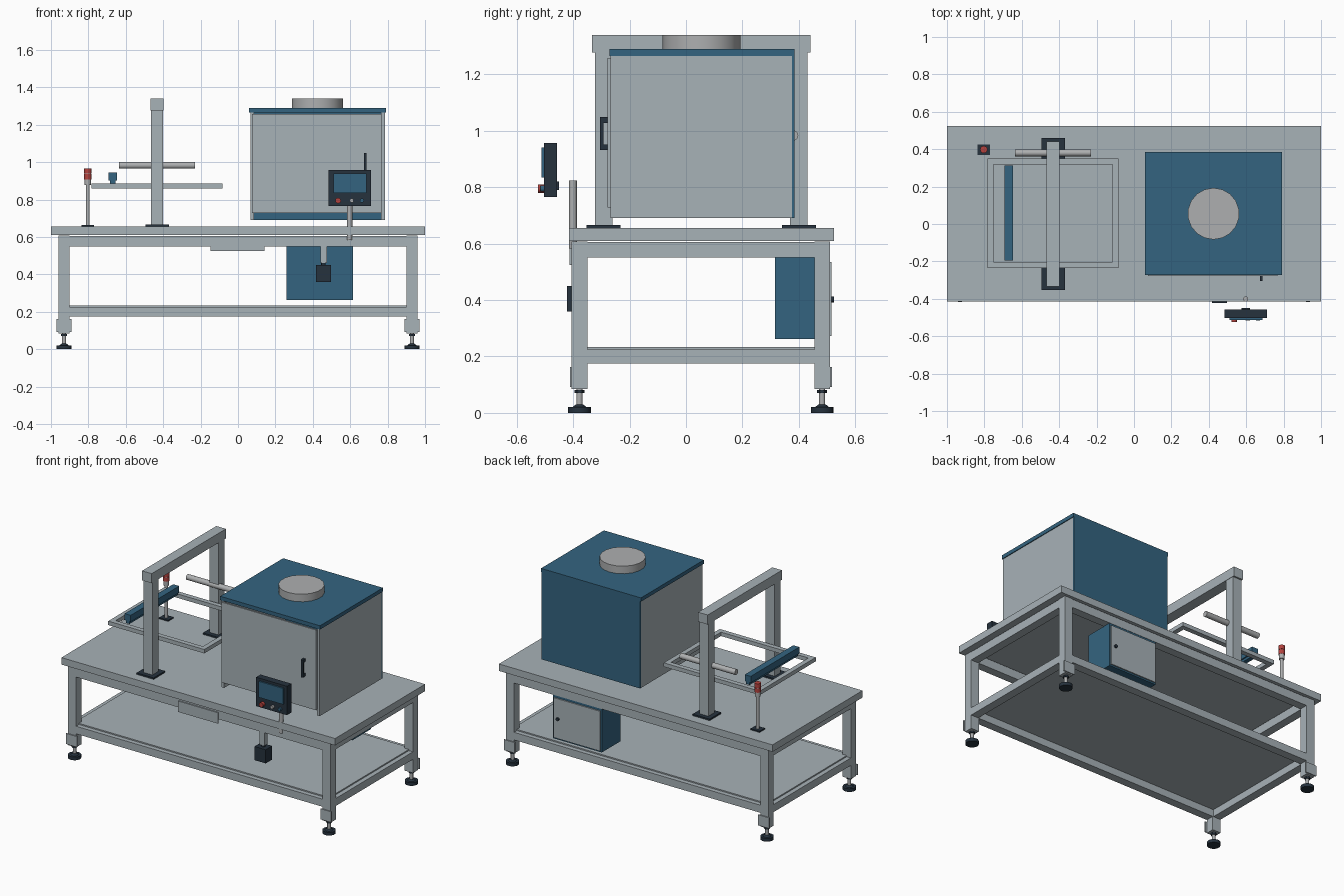
import bpy, bmesh, math
from mathutils import Matrix

if "Cube" in bpy.data.objects:
    bpy.data.objects.remove(bpy.data.objects["Cube"])


def material(name, rgb):
    m = bpy.data.materials.new(name)
    m.diffuse_color = (*rgb, 1)
    m.use_nodes = True
    m.node_tree.nodes["Principled BSDF"].inputs["Base Color"].default_value = m.diffuse_color
    return m


GREY = material("light grey paint", (0.39, 0.445, 0.475))
STEEL = material("steel", (0.42, 0.43, 0.435))
BLUE = material("blue panel", (0.034, 0.127, 0.216))
DARK = material("dark plastic", (0.019, 0.032, 0.048))
RED = material("red signal", (0.46, 0.055, 0.048))


def finish(name, bm, mat, smooth=False):
    me = bpy.data.meshes.new(name)
    bm.to_mesh(me)
    bm.free()
    me.materials.append(mat)
    ob = bpy.data.objects.new(name, me)
    bpy.context.collection.objects.link(ob)
    if smooth:
        bpy.ops.object.select_all(action='DESELECT')
        ob.select_set(True)
        bpy.context.view_layer.objects.active = ob
        bpy.ops.object.shade_smooth_by_angle(angle=math.radians(35))
    return ob


def add_box(bm, x0, x1, y0, y1, z0, z1):
    m = Matrix.Translation(((x0 + x1) / 2, (y0 + y1) / 2, (z0 + z1) / 2))
    bmesh.ops.create_cube(bm, size=1, matrix=m @ Matrix.Diagonal((x1 - x0, y1 - y0, z1 - z0, 1)))


def box(name, mat, *dims):
    bm = bmesh.new()
    add_box(bm, *dims)
    return finish(name, bm, mat)


def boxes(name, mat, items):
    bm = bmesh.new()
    for it in items:
        add_box(bm, *it)
    return finish(name, bm, mat)


def rod(name, mat, start, length, radius, axis='Z', sides=20, top=None):
    """Cylinder starting at a point and running along an axis."""
    bm = bmesh.new()
    rot = {'Z': Matrix(), 'X': Matrix.Rotation(math.pi / 2, 4, 'Y'),
           'Y': Matrix.Rotation(-math.pi / 2, 4, 'X')}[axis]
    m = Matrix.Translation(start) @ rot @ Matrix.Translation((0, 0, length / 2))
    bmesh.ops.create_cone(bm, cap_ends=True, segments=sides, radius1=radius,
                          radius2=radius if top is None else top, depth=length, matrix=m)
    return finish(name, bm, mat, True)


# Table top and welded frame
YF, YB, T = -0.405, 0.51, 0.055
box("table_top", GREY, -1, 1, -0.415, 0.525, 0.61, 0.656)
for label, z0, z1 in (("upper", 0.55, 0.605), ("lower", 0.175, 0.225)):
    boxes(label + "_rails", GREY, [
        (-0.9, 0.9, YF, YF + T, z0, z1), (-0.9, 0.9, YB - T, YB, z0, z1),
        (-0.96, -0.905, YF + T, YB - T, z0, z1), (0.905, 0.96, YF + T, YB - T, z0, z1)])
box("lower_shelf", GREY, -0.93, 0.93, YF + 0.03, YB - 0.03, 0.222, 0.233)

# Legs with foot plates and levelling feet
for sx in (-1, 1):
    for y0, out in ((YF, -1), (YB - T, 1)):
        xa, xb = sorted((sx * 0.9, sx * 0.96))
        x, y = sx * 0.93, y0 + T / 2
        box("leg", GREY, xa, xb, y0, y0 + T, 0.085, 0.607)
        ya, yb = sorted((y + out * T / 2, y + out * (T / 2 + 0.007)))
        box("leg_plate", GREY, x - 0.04, x + 0.04, ya, yb, 0.092, 0.162)
        rod("foot_stem", STEEL, (x, y, 0.02), 0.07, 0.011)
        rod("foot_nut", DARK, (x, y, 0.07), 0.011, 0.018, sides=6)
        rod("foot_pad", DARK, (x, y, 0), 0.021, 0.04)
        rod("foot_pad_neck", DARK, (x, y, 0.021), 0.009, 0.024, top=0.013)

# Large cabinet: side walls, back, roof, door
for x0 in (0.066, 0.765):
    box("cabinet_side", GREY, x0, x0 + 0.02, -0.268, 0.375, 0.69, 1.265)
box("cabinet_back", BLUE, 0.066, 0.785, 0.375, 0.385, 0.69, 1.265)
box("cabinet_roof", BLUE, 0.06, 0.79, -0.272, 0.385, 1.265, 1.29)
box("cabinet_door", GREY, 0.075, 0.767, -0.279, -0.268, 0.728, 1.258)
boxes("door_handle", DARK, [(0.673, 0.687, -0.305, -0.292, 0.932, 1.048),
                            (0.673, 0.687, -0.292, -0.279, 0.932, 0.952),
                            (0.673, 0.687, -0.292, -0.279, 1.028, 1.048)])
rod("roof_vent", STEEL, (0.425, 0.055, 1.29), 0.05, 0.138, sides=18)

# Arch over the tray
for y in (-0.292, 0.4):
    box("arch_post", GREY, -0.465, -0.4, y - 0.031, y + 0.031, 0.66, 1.277)
    box("arch_base", DARK, -0.495, -0.37, y - 0.06, y + 0.06, 0.656, 0.666)
box("arch_beam", GREY, -0.468, -0.398, -0.333, 0.442, 1.277, 1.34)

# Open tray frame, blue bar and roller
boxes("tray_frame", GREY, [
    (-0.784, -0.082, -0.235, -0.203, 0.86, 0.886), (-0.784, -0.082, 0.318, 0.35, 0.86, 0.886),
    (-0.784, -0.752, -0.203, 0.318, 0.86, 0.886), (-0.114, -0.082, -0.203, 0.318, 0.86, 0.886)])
boxes("scanner_bar", BLUE, [(-0.692, -0.648, -0.195, 0.312, 0.902, 0.945),
                            (-0.684, -0.656, -0.195, 0.312, 0.886, 0.902)])
rod("roller", STEEL, (-0.635, 0.38, 0.983), 0.405, 0.018, 'X')

# Signal tower
TX, TY = -0.803, 0.398
box("tower_base", DARK, TX - 0.033, TX + 0.033, TY - 0.028, TY + 0.028, 0.656, 0.664)
rod("tower_pole", STEEL, (TX, TY, 0.66), 0.22, 0.01)
rod("tower_collar", STEEL, (TX, TY, 0.877), 0.089, 0.017)
for z in (0.908, 0.939):
    rod("tower_lamp", RED, (TX, TY, z), 0.028, 0.0195)

# Operator panel with screen and buttons
rod("panel_post", STEEL, (0.597, -0.401, 0.583), 0.24, 0.014)
box("panel_arm", DARK, 0.575, 0.62, -0.457, -0.45, 0.79, 0.82)
box("panel_case", DARK, 0.485, 0.71, -0.503, -0.457, 0.766, 0.957)
box("panel_screen", BLUE, 0.51, 0.687, -0.512, -0.503, 0.834, 0.94)
for x, mat, r, d in ((0.535, RED, 0.015, 0.022), (0.608, STEEL, 0.011, 0.014),
                     (0.662, BLUE, 0.011, 0.012)):
    rod("panel_button", mat, (x, -0.503 - d, 0.795), d, r, 'Y')

# Hanging switch box and front plate
box("switch_box", DARK, 0.416, 0.498, -0.422, -0.355, 0.36, 0.45)
rod("switch_gland", DARK, (0.457, -0.388, 0.45), 0.014, 0.012)
box("switch_hanger", GREY, 0.44, 0.475, -0.404, -0.372, 0.462, 0.555)
box("front_plate", GREY, -0.148, 0.142, -0.413, -0.405, 0.524, 0.596)

# Under-table electrical box with rear door
box("electrical_box", BLUE, 0.26, 0.615, 0.315, 0.508, 0.262, 0.55)
box("electrical_door", GREY, 0.268, 0.607, 0.508, 0.516, 0.272, 0.535)
rod("electrical_latch", DARK, (0.575, 0.514, 0.402), 0.011, 0.011, 'Y')
